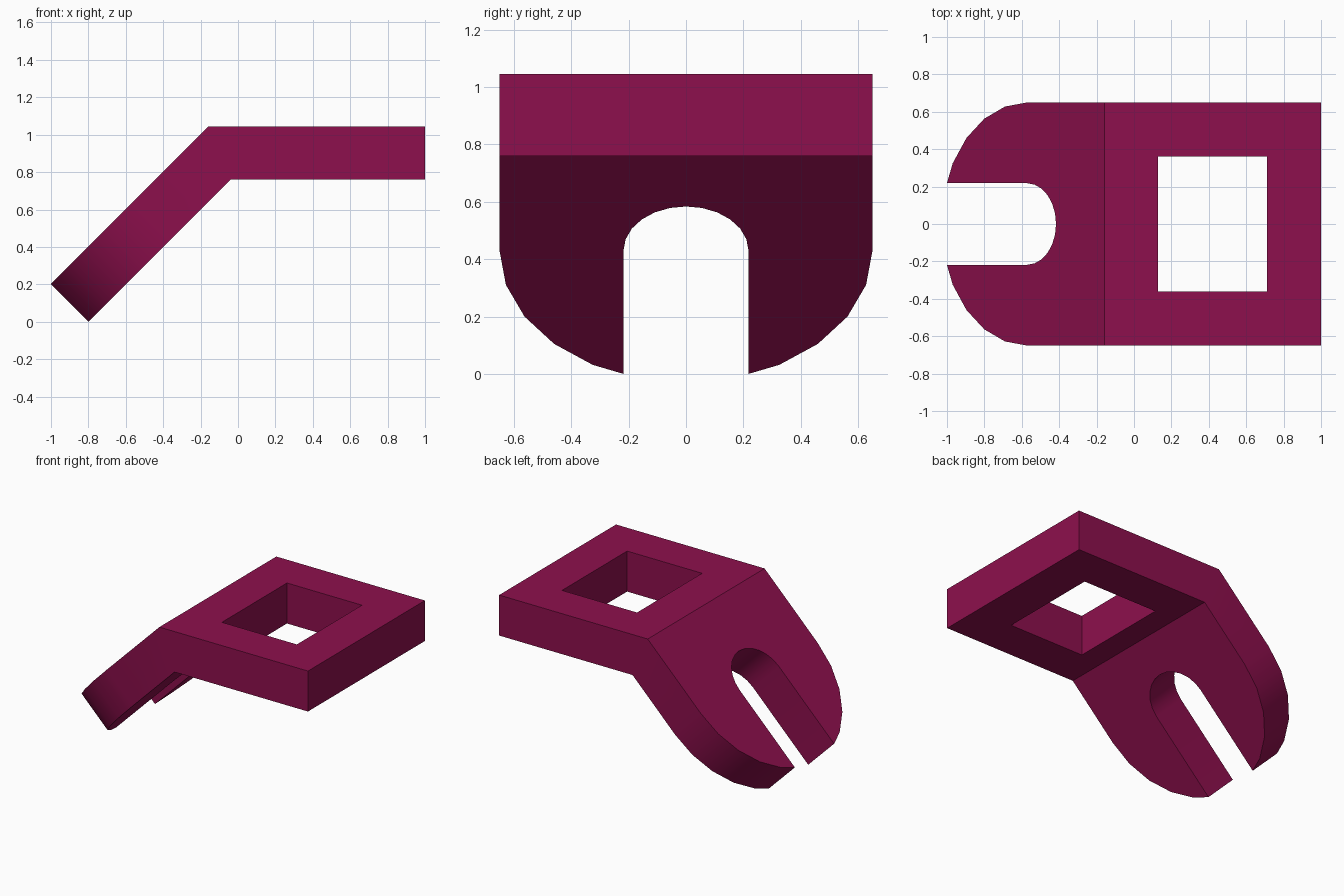
import bpy, bmesh
from math import sin, cos, tan, radians, sqrt

if "Cube" in bpy.data.objects:
    bpy.data.objects.remove(bpy.data.objects["Cube"])

T = 0.285                  # thickness
W = 0.65                   # half width
BX, BZ = -0.157, 1.045     # outer corner of the bend
L = 1.0 - BX               # plate length
C = -0.5855                # centre of the rounded end, along the arm
SLOT = 0.218               # slot radius
K = sqrt(0.5)


def fold(s, y, d):
    """Map a flat pattern point (s along, y across, d deep) onto the bent bracket."""
    if abs(s) < 1e-6:
        return (BX + d * tan(radians(22.5)), y, BZ - d)
    if s > 0:
        return (BX + s, y, BZ - d)
    return (BX + s * K + d * K, y, BZ + s * K - d * K)


# Slotted arm pattern: rounded end with an open slot
half = [(C - W * cos(radians(a)), W * sin(radians(a))) for a in range(90, 29, -15)]
a30, a15 = radians(30), radians(15)
t = (W * sin(a30) - SLOT) / (W * sin(a30) - W * sin(a15))
tip = C - W * (cos(a30) + t * (cos(a15) - cos(a30)))
half.append((tip, SLOT))
slot = [(C + SLOT * cos(radians(a)), SLOT * sin(radians(a))) for a in range(90, -91, -15)]
arm = [(0, -W), (0, W)] + half + slot + [(s, -y) for s, y in reversed(half)]

# Plate pattern: frame around a rectangular window
outer = [(0, -W), (L, -W), (L, W), (0, W)]
x0, x1, wy = 0.128 - BX, 0.712 - BX, 0.362
inner = [(x0, -wy), (x1, -wy), (x1, wy), (x0, wy)]
patterns = [arm] + [[outer[i], outer[(i + 1) % 4], inner[(i + 1) % 4], inner[i]]
                    for i in range(4)]

# Bent bracket: top skin, bottom skin and walls along the open edges
bm = bmesh.new()
cache = {}


def vert(p, d):
    key = (round(p[0], 5), round(p[1], 5), d)
    if key not in cache:
        cache[key] = bm.verts.new(fold(p[0], p[1], d))
    return cache[key]


edges = {}
for pts in patterns:
    bm.faces.new([vert(p, 0) for p in pts])
    bm.faces.new([vert(p, T) for p in reversed(pts)])
    for p, q in zip(pts, pts[1:] + pts[:1]):
        edges[(vert(p, 0), vert(q, 0))] = (p, q)
for (a, b), (p, q) in edges.items():
    if (b, a) not in edges:
        bm.faces.new([b, a, vert(p, T), vert(q, T)])

# Merge the flat frame pieces into clean faces
bmesh.ops.recalc_face_normals(bm, faces=bm.faces)
mesh = bpy.data.meshes.new("bent_bracket")
bm.to_mesh(mesh)
bm.free()
bracket = bpy.data.objects.new("bent_bracket", mesh)
bpy.context.collection.objects.link(bracket)

mat = bpy.data.materials.new("magenta")
mat.diffuse_color = (0.27, 0.005, 0.075, 1)
mat.use_nodes = True
mat.node_tree.nodes["Principled BSDF"].inputs["Base Color"].default_value = mat.diffuse_color
mesh.materials.append(mat)

bpy.context.view_layer.objects.active = bracket
bracket.select_set(True)
bpy.ops.object.shade_smooth_by_angle(angle=radians(30))
